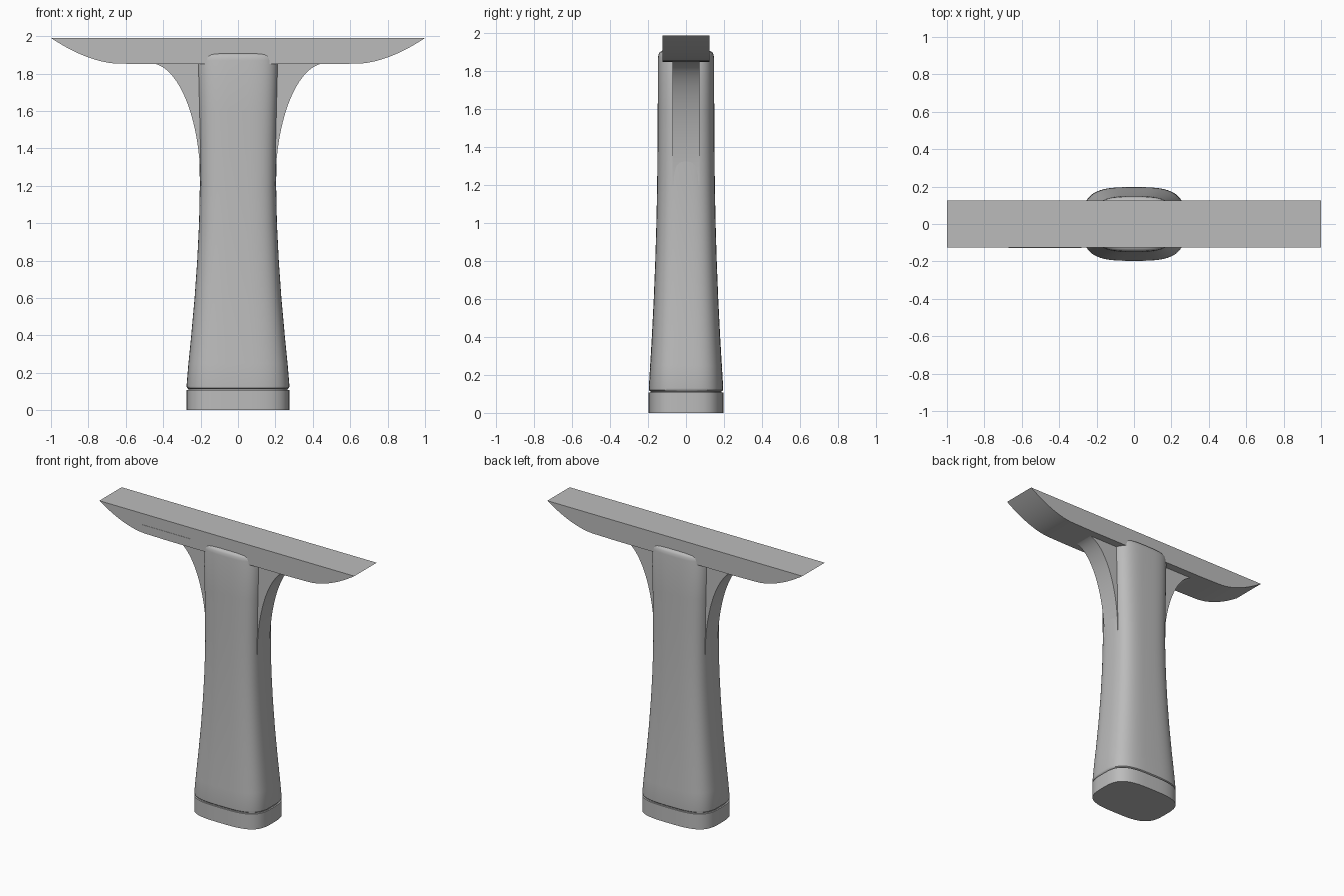
import bpy, bmesh, math

cube = bpy.data.objects.get("Cube")
if cube:
    bpy.data.objects.remove(cube, do_unlink=True)

grey = bpy.data.materials.new("plain grey")
grey.use_nodes = True
grey.diffuse_color = (0.5, 0.5, 0.5, 1)
grey.node_tree.nodes["Principled BSDF"].inputs["Base Color"].default_value = (0.5, 0.5, 0.5, 1)


def finish(name, bm, angle):
    bmesh.ops.recalc_face_normals(bm, faces=bm.faces)
    mesh = bpy.data.meshes.new(name)
    bm.to_mesh(mesh)
    bm.free()
    mesh.materials.append(grey)
    obj = bpy.data.objects.new(name, mesh)
    bpy.context.collection.objects.link(obj)
    bpy.ops.object.select_all(action='DESELECT')
    obj.select_set(True)
    bpy.context.view_layer.objects.active = obj
    bpy.ops.object.shade_smooth_by_angle(angle=math.radians(angle))
    return obj


def loft(name, sections, sides=72, power=3.3):
    """Stack bowed-rectangle sections given as (z, half width, half depth)."""
    bm = bmesh.new()
    rings = []
    for z, a, b in sections:
        ring = []
        for i in range(sides):
            t = math.tau * i / sides
            c, s = math.cos(t), math.sin(t)
            x = math.copysign(abs(c) ** (2 / power), c) * a
            y = math.copysign(abs(s) ** (2 / power), s) * b
            ring.append(bm.verts.new((x, y, z)))
        rings.append(ring)
    for low, high in zip(rings, rings[1:]):
        for i in range(sides):
            j = (i + 1) % sides
            bm.faces.new((low[i], low[j], high[j], high[i]))
    bm.faces.new(rings[0])
    bm.faces.new(rings[-1])
    return finish(name, bm, 40)


def slab(name, outline, y0, y1):
    """Extrude an x-z outline along y."""
    bm = bmesh.new()
    face = bm.faces.new([bm.verts.new((x, y0, z)) for x, z in outline])
    new = bmesh.ops.extrude_face_region(bm, geom=[face])["geom"]
    for v in new:
        if isinstance(v, bmesh.types.BMVert):
            v.co.y = y1
    return finish(name, bm, 25)


# Foot cap and the recessed neck above it
loft("foot_cap", [(0, .275, .197), (.108, .275, .197)])
loft("foot_groove", [(.1, .265, .187), (.13, .265, .187)])

# Flared grip with softened ends
loft("handle", [(.114, .266, .188), (.12, .273, .195), (.13, .275, .196),
                (.25, .265, .189), (.4, .25, .18), (.6, .232, .17), (.8, .218, .162),
                (1, .208, .156), (1.2, .204, .152), (1.4, .206, .15),
                (1.6, .211, .149), (1.87, .218, .148), (1.89, .214, .145),
                (1.902, .207, .138), (1.908, .195, .125)])

# Long crossbar with upswept ends
steps = 14
end = [(1 - .36 * t, 1.853 + .137 * (1 - t) ** 1.75)
       for t in (i / steps for i in range(steps + 1))]
end.append((.46, 1.85))
slab("crossbar", end + [(-x, z) for x, z in reversed(end)], -.125, .125)

# Curved brackets joining handle and crossbar
for side, sign in (("left", 1), ("right", -1)):
    arc = [(.2 + .27 * (1 - math.cos(t)), 1.2 + .655 * math.sin(t))
           for t in (math.pi / 2 * i / 20 for i in range(21))]
    outline = [(sign * x, z) for x, z in arc + [(.1, 1.855), (.1, 1.2)]]
    slab(side + "_bracket", outline, -.07, .07)

# Fine raised line on the front of the crossbar
slab("front_line", [(-.67, 1.906), (-.28, 1.906), (-.28, 1.911), (-.67, 1.911)], -.127, -.12)
